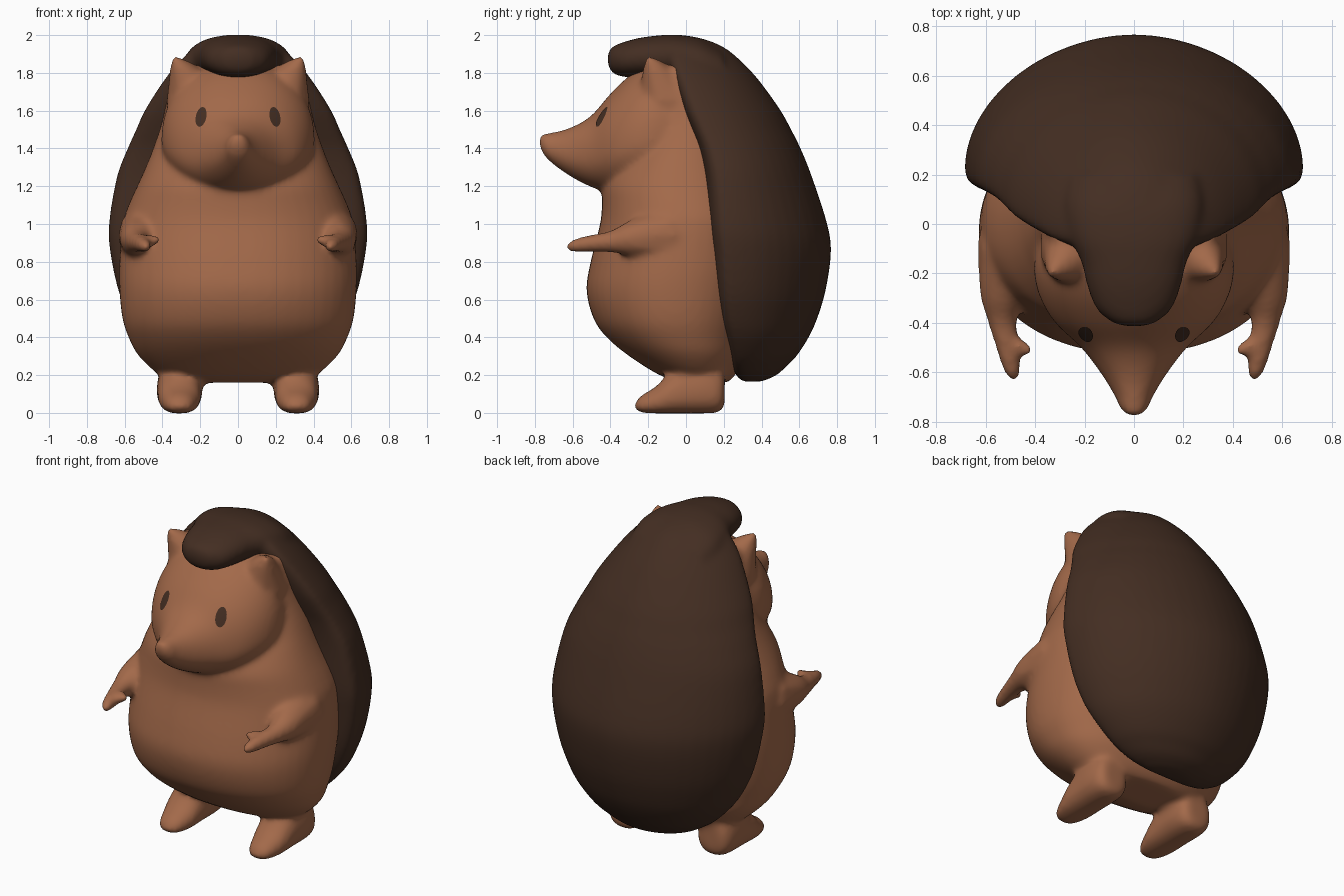
import bpy, bmesh, math
from mathutils import Vector
from mathutils.bvhtree import BVHTree

default = bpy.data.objects.get("Cube")
if default:
    bpy.data.objects.remove(default, do_unlink=True)


def material(name, colour):
    mat = bpy.data.materials.new(name)
    mat.use_nodes = True
    mat.diffuse_color = (*colour, 1)
    bsdf = next(n for n in mat.node_tree.nodes if n.type == 'BSDF_PRINCIPLED')
    bsdf.inputs["Base Color"].default_value = (*colour, 1)
    bsdf.inputs["Roughness"].default_value = 0.8
    return mat


def refine(rows, steps=4):
    """Catmull-Rom interpolation of table rows or path points."""
    result = []
    last = len(rows) - 1
    for i in range(last):
        a, b, c, d = (rows[max(0, min(last, i + k))] for k in (-1, 0, 1, 2))
        for s in range(steps):
            t = s / steps
            result.append([q + t / 2 * (r - p + t * (2 * p - 5 * q + 4 * r - w
                           + t * (3 * (q - r) + w - p)))
                           for p, q, r, w in zip(a, b, c, d)])
    result.append(list(rows[-1]))
    return result


def loft(bm, rows, axis, middle, low_power, high_power, centre_x=0, sides=48):
    """Closed loft; each row is (position, low edge, high edge, half width)."""
    rings = []
    for pos, low, high, width in refine(rows):
        mid = low + (high - low) * middle
        ring = []
        for i in range(sides):
            angle = math.tau * i / sides
            c, s = math.cos(angle), math.sin(angle)
            power = 2 / (high_power if s > 0 else low_power)
            x = centre_x + width * math.copysign(abs(c) ** power, c)
            reach = (high - mid) if s > 0 else (low - mid)
            h = mid + reach * abs(s) ** power
            ring.append(bm.verts.new((x, h, pos) if axis == 'Z' else (x, pos, h)))
        rings.append(ring)
    for a, b in zip(rings, rings[1:]):
        for i in range(sides):
            j = (i + 1) % sides
            bm.faces.new((a[i], a[j], b[j], b[i]))
    bm.faces.new(rings[0])
    bm.faces.new(rings[-1])


def limb(bm, points, side):
    """Rounded limb made of dense overlapping balls: (x, y, z, radius)."""
    for x, y, z, radius in refine(points, 6):
        made = bmesh.ops.create_icosphere(bm, subdivisions=2, radius=radius)
        bmesh.ops.translate(bm, verts=made["verts"], vec=(side * x, y, z))


def finish(bm, name, mat, voxel, rounds):
    """Fuse overlapping volumes into one softly blended skin."""
    bmesh.ops.recalc_face_normals(bm, faces=bm.faces[:])
    mesh = bpy.data.meshes.new(name)
    bm.to_mesh(mesh)
    bm.free()
    obj = bpy.data.objects.new(name, mesh)
    bpy.context.collection.objects.link(obj)
    mesh.materials.append(mat)
    fuse = obj.modifiers.new("Fuse", 'REMESH')
    fuse.mode = 'VOXEL'
    fuse.voxel_size = voxel
    soften = obj.modifiers.new("Soften", 'SMOOTH')
    soften.factor = 0.5
    soften.iterations = rounds
    bpy.ops.object.select_all(action='DESELECT')
    obj.select_set(True)
    bpy.context.view_layer.objects.active = obj
    bpy.ops.object.convert(target='MESH')
    bpy.ops.object.shade_smooth()
    return obj


brown = material("warm brown skin", (.365, .142, .068))
dark = material("dark brown spines", (.057, .027, .016))

# Torso: height, front, back, half width
torso = [(.16, -.02, .22, .26), (.2, -.14, .26, .41), (.3, -.3, .32, .525),
         (.4, -.42, .35, .58), (.5, -.49, .38, .612), (.65, -.527, .42, .628),
         (.8, -.505, .44, .628), (1, -.455, .44, .612), (1.1, -.445, .42, .58),
         (1.2, -.44, .39, .535), (1.3, -.39, .35, .49), (1.4, -.32, .32, .45),
         (1.55, -.25, .28, .4), (1.7, -.22, .22, .37), (1.8, -.19, .16, .345),
         (1.84, -.15, .1, .32)]
# Head: depth, underside, top, half width
head = [(-.778, 1.42, 1.47, .028), (-.75, 1.36, 1.48, .056),
        (-.69, 1.305, 1.488, .082), (-.6, 1.245, 1.515, .138),
        (-.5, 1.195, 1.575, .215), (-.4, 1.165, 1.69, .32),
        (-.3, 1.15, 1.785, .38), (-.2, 1.15, 1.845, .405),
        (-.1, 1.16, 1.86, .395), (.1, 1.2, 1.86, .35)]
# Foot: depth, sole, top, half width
foot = [(-.272, .02, .05, .03), (-.24, .002, .09, .07),
        (-.16, -.003, .14, .1), (-.1, -.003, .2, .112), (0, -.003, .27, .118),
        (.1, -.003, .29, .12), (.175, .004, .26, .105), (.205, .04, .22, .07)]
arm = [(.48, -.1, .94, .16), (.525, -.26, .925, .105), (.535, -.36, .91, .068),
       (.52, -.47, .9, .05), (.5, -.56, .89, .042), (.488, -.61, .88, .03)]
thumb = [(.52, -.47, .9, .04), (.47, -.495, .91, .037), (.43, -.512, .918, .025)]
ear = [(.23, -.1, 1.65, .155), (.275, -.145, 1.765, .095),
       (.31, -.175, 1.83, .052), (.33, -.195, 1.864, .026)]

skin = bmesh.new()
loft(skin, torso, 'Z', .5, 2.15, 2.2)
loft(skin, head, 'Y', .42, 2, 2.15)
for side in (-1, 1):
    loft(skin, foot, 'Y', .42, 2.4, 2.1, side * .31)
    for part in (arm, thumb, ear):
        limb(skin, part, side)
body = finish(skin, "body", brown, .015, 16)

# Spiny coat: height, front edge, back, half width
coat = [(.165, .3, .4, .15), (.2, .265, .48, .27), (.25, .24, .535, .36),
        (.3, .225, .585, .425), (.4, .195, .65, .515), (.5, .165, .695, .575),
        (.65, .14, .74, .635), (.85, .12, .768, .677), (1, .105, .748, .684),
        (1.25, .09, .667, .642), (1.4, .06, .607, .585), (1.5, .02, .557, .54),
        (1.6, -.02, .502, .495), (1.75, -.07, .395, .4), (1.85, -.1, .305, .32),
        (1.93, -.1, .21, .235), (1.975, -.1, .11, .15), (1.992, -.09, .03, .07)]
# Forehead tuft: depth, underside, top, half width
tuft = [(-.415, 1.85, 1.9, .04), (-.395, 1.805, 1.935, .095),
        (-.34, 1.78, 1.96, .155), (-.25, 1.775, 1.985, .19),
        (-.15, 1.77, 1.998, .215), (-.05, 1.76, 2.002, .26),
        (.08, 1.73, 1.982, .28), (.2, 1.7, 1.92, .26)]
spines = bmesh.new()
loft(spines, coat, 'Z', .18, 3.2, 1.9)
loft(spines, tuft, 'Y', .5, 2.2, 2.2)
finish(spines, "spiny_coat", dark, .016, 12)

# Eyes: thin oval patches laid on the face
surface = BVHTree.FromPolygons([v.co for v in body.data.vertices],
                               [p.vertices for p in body.data.polygons])
for name, side in (("right_eye", -1), ("left_eye", 1)):
    bm = bmesh.new()
    bmesh.ops.create_circle(bm, cap_ends=True, cap_tris=True, segments=24, radius=1)
    bmesh.ops.subdivide_edges(bm, edges=bm.edges[:], cuts=2, use_grid_fill=True)
    for v in bm.verts:
        x = side * (.194 + .028 * v.co.x - .008 * v.co.y)
        z = 1.565 + .052 * v.co.y
        hit, normal, _, _ = surface.ray_cast(Vector((x, -2, z)), Vector((0, 1, 0)))
        v.co = hit + normal * .004
    bmesh.ops.recalc_face_normals(bm, faces=bm.faces[:])
    if sum(f.normal.y for f in bm.faces) > 0:
        bmesh.ops.reverse_faces(bm, faces=bm.faces[:])
    mesh = bpy.data.meshes.new(name)
    bm.to_mesh(mesh)
    bm.free()
    mesh.materials.append(dark)
    mesh.shade_smooth()
    bpy.context.collection.objects.link(bpy.data.objects.new(name, mesh))
